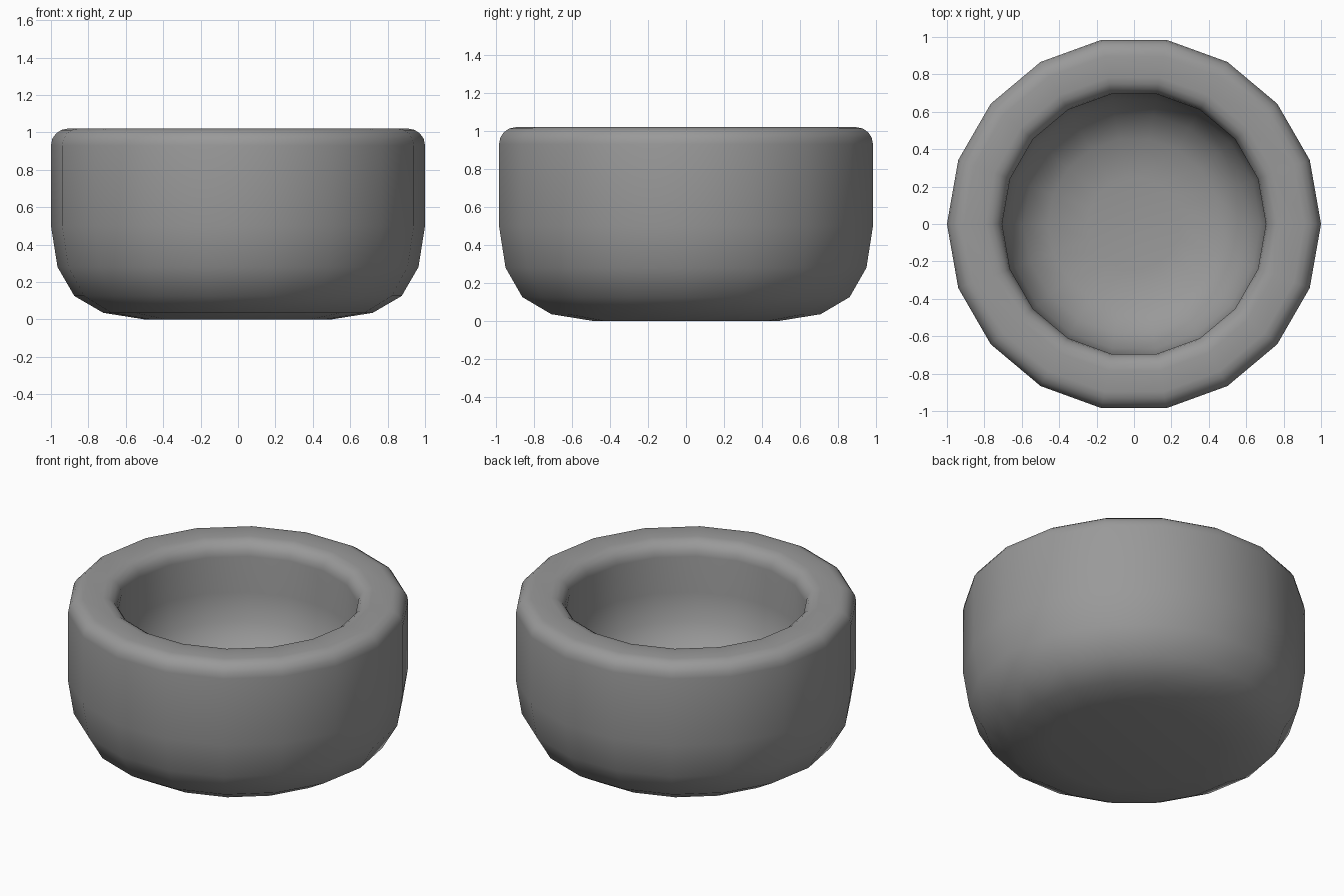
import bpy, bmesh, math

if "Cube" in bpy.data.objects:
    bpy.data.objects.remove(bpy.data.objects["Cube"])

SIDES = 18
TOP = 1.02

def arc(cx, cz, r, a0, a1, n):
    return [(cx + r * math.cos(math.radians(a0 + (a1 - a0) * i / n)),
             cz + r * math.sin(math.radians(a0 + (a1 - a0) * i / n))) for i in range(n + 1)]

# Outer wall, rounded rim, then the hollow
R = 0.09
profile = [(0.5, 0), (0.72, 0.035), (0.875, 0.125), (0.965, 0.28), (1.0, 0.5)]
profile += arc(1 - R, TOP - R, R, 0, 90, 4)
profile += arc(0.705 + R, TOP - R, R, 90, 180, 4)
profile += [(0.705, 0.7), (0.675, 0.525), (0.59, 0.395), (0.46, 0.31), (0.25, 0.28)]

bm = bmesh.new()
rings = [[bm.verts.new((r * math.cos(2 * math.pi * k / SIDES),
                        r * math.sin(2 * math.pi * k / SIDES), z)) for k in range(SIDES)]
         for r, z in profile]
for a, b in zip(rings, rings[1:]):
    for k in range(SIDES):
        j = (k + 1) % SIDES
        bm.faces.new((a[k], a[j], b[j], b[k]))
# Base and inner floor
bm.faces.new(rings[0][::-1])
bm.faces.new(rings[-1])
bmesh.ops.recalc_face_normals(bm, faces=bm.faces)
for f in bm.faces:
    f.smooth = True
mesh = bpy.data.meshes.new("bowl")
bm.to_mesh(mesh)
bm.free()

# Dark grey colour
grey = bpy.data.materials.new("dark_grey")
grey.diffuse_color = (0.32, 0.32, 0.32, 1)
grey.use_nodes = True
grey.node_tree.nodes["Principled BSDF"].inputs["Base Color"].default_value = grey.diffuse_color
mesh.materials.append(grey)

bowl = bpy.data.objects.new("bowl", mesh)
bpy.context.collection.objects.link(bowl)
